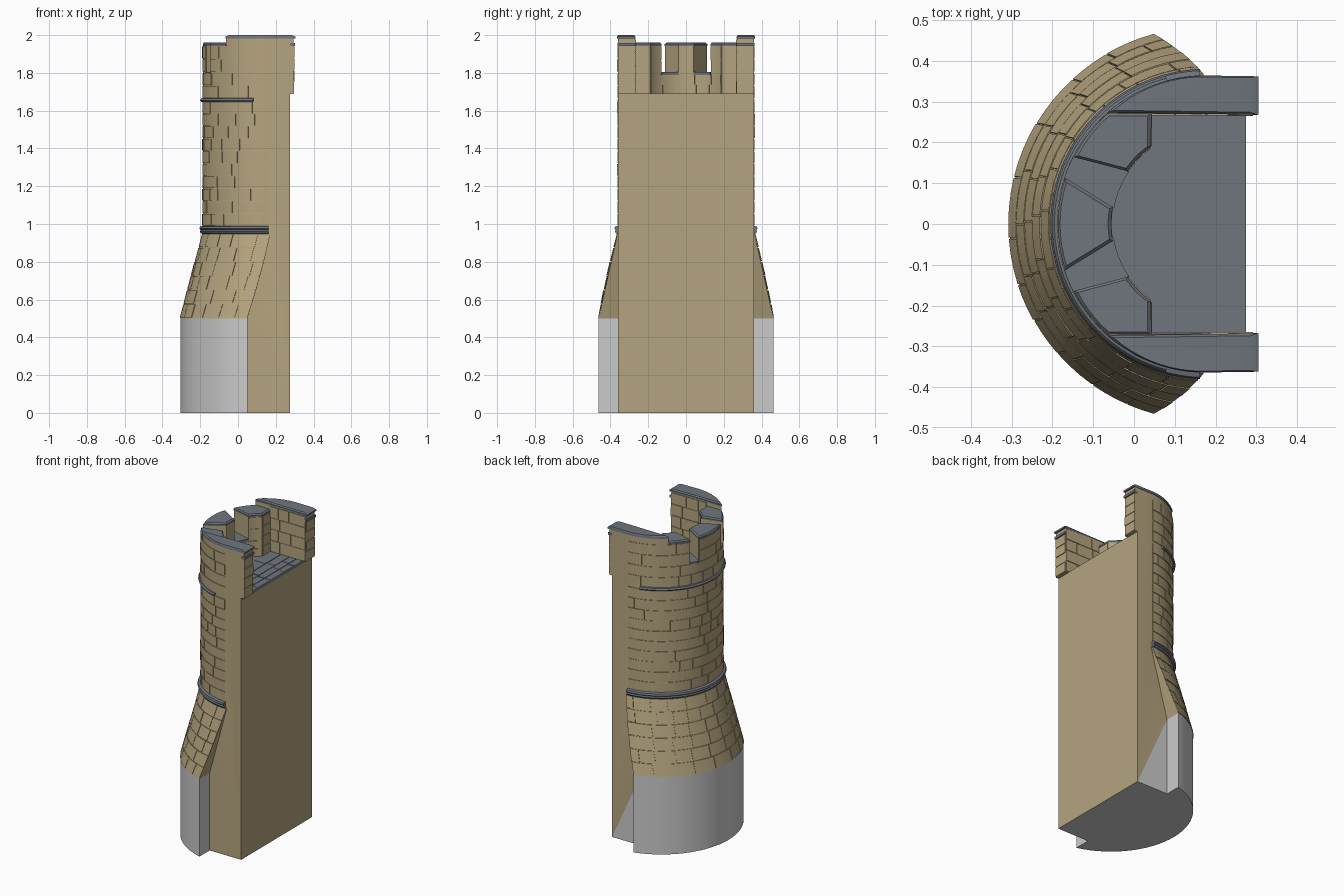
import bpy, bmesh, random
from math import sin, cos, radians, ceil, sqrt

if "Cube" in bpy.data.objects:
    bpy.data.objects.remove(bpy.data.objects["Cube"])

random.seed(4)
CX, R, RI = 0.175, 0.36, 0.233      # arc centre, wall radius, inner parapet radius
BACK, FLOOR = 0.275, 1.685


def material(name, col):
    m = bpy.data.materials.new(name)
    m.diffuse_color = (*col, 1)
    m.use_nodes = True
    m.node_tree.nodes["Principled BSDF"].inputs["Base Color"].default_value = m.diffuse_color
    return m


TAN = material("sandstone", (0.46, 0.37, 0.21))
SLATE = material("slate", (0.16, 0.18, 0.21))


def finish(name, bm, mat=None):
    bmesh.ops.remove_doubles(bm, verts=bm.verts, dist=1e-5)
    bmesh.ops.recalc_face_normals(bm, faces=bm.faces)
    me = bpy.data.meshes.new(name)
    bm.to_mesh(me)
    bm.free()
    me.shade_smooth()
    me.set_sharp_from_angle(angle=radians(25))
    if mat:
        me.materials.append(mat)
    ob = bpy.data.objects.new(name, me)
    bpy.context.collection.objects.link(ob)
    return ob


def face(bm, pts):
    bm.faces.new([bm.verts.new(p) for p in pts])


def polar(r, deg):
    a = radians(deg)
    return (CX - r * cos(a), r * sin(a))


def arc(r, a0, a1):
    n = max(1, ceil(abs(a1 - a0) / 5))
    return [polar(r, a0 + (a1 - a0) * i / n) for i in range(n + 1)]


def mirror(pts, s):
    return [(x, y * s) for x, y in pts]


def loft(bm, a, b, closed=False):
    n = len(a)
    for i in range(n if closed else n - 1):
        j = (i + 1) % n
        face(bm, [a[i], a[j], b[j], b[i]])


def prism(name, pts, z0, z1, mat, grow=1.0, crown=0.0):
    """Extruded outline; crown adds a sloped top edge for coping stones."""
    cx = sum(p[0] for p in pts) / len(pts)
    cy = sum(p[1] for p in pts) / len(pts)

    def ring(k, z):
        return [(cx + (x - cx) * k, cy + (y - cy) * k, z) for x, y in pts]
    rings = [ring(grow, z0), ring(grow, z1 - crown)]
    if crown:
        rings.append(ring(grow * 0.9, z1))
    bm = bmesh.new()
    for a, b in zip(rings, rings[1:]):
        loft(bm, a, b, True)
    face(bm, rings[0])
    face(bm, rings[-1])
    return finish(name, bm, mat)


def moulding(name, profile, a_max, mat):
    """Sweep an (r, z) profile around the curved front."""
    secs = []
    for i in range(49):
        a = -a_max + 2 * a_max * i / 48
        secs.append([(*polar(r, a), z) for r, z in profile])
    bm = bmesh.new()
    for a, b in zip(secs, secs[1:]):
        loft(bm, a, b, True)
    face(bm, secs[0])
    face(bm, secs[-1])
    return finish(name, bm, mat)


def stones(name, f, spans, rows, width, seg, gap_u, mat=TAN, out=0.004):
    """Raised blocks in staggered courses; f(u, v, depth) gives a point."""
    bm = bmesh.new()
    for v0, v1 in zip(rows, rows[1:]):
        for s0, s1 in spans:
            cuts, u = [s0], s0 + width * random.uniform(0.45, 1.1)
            while u < s1 - width * 0.4:
                cuts.append(u)
                u += width * random.uniform(0.75, 1.3)
            cuts.append(s1)
            for a, b in zip(cuts, cuts[1:]):
                a, b, g = a + gap_u, b - gap_u, 0.0022
                n = max(1, ceil((b - a) / seg))
                d = out * random.uniform(0.6, 1.2)
                us = [a + (b - a) * i / n for i in range(n + 1)]
                lo, hi = [(u, v0 + g) for u in us], [(u, v1 - g) for u in us]
                loft(bm, [f(*p, d) for p in lo], [f(*p, d) for p in hi])
                rim = lo + hi[::-1]
                loft(bm, [f(*p, 0) for p in rim], [f(*p, d) for p in rim], True)
    return finish(name, bm, mat)


def courses(z0, z1, n):
    return [z0 + (z1 - z0) * i / n for i in range(n + 1)]


# Battered plinth geometry: radius and end angle shrink with height
def batter(t, z, d):
    k = (z - 0.5) / 0.46
    return (*polar(0.48 - 0.12 * k + d, t * (74.9 + 15.1 * k)), z)


def wall(a, z, d):
    return (*polar(R + d, a), z)


# Grey drum at the foot
foot = arc(0.48, -74.9, 74.9)
outline = [(0.05, -R)] + foot + [(0.05, R)]
bm = bmesh.new()
loft(bm, [(*p, 0) for p in outline], [(*p, 0.5) for p in outline])
face(bm, [(*p, 0) for p in outline + [(BACK, R), (BACK, -R)]])
face(bm, [(0.05, R, 0), (BACK, R, 0), (0.05, R, 0.5)])
finish("foot_drum", bm)

# Main shaft: battered part, curved front, flat sides and back
bm = bmesh.new()
ts = [-1 + i / 18 for i in range(37)]
loft(bm, [batter(t, 0.5, 0) for t in ts], [batter(t, 0.96, 0) for t in ts])
loft(bm, [wall(t * 90, 0.96, 0) for t in ts], [wall(t * 90, 1.69, 0) for t in ts])
for s in (-1, 1):
    face(bm, [batter(s, 0.5, 0), (0.05, s * R, 0.5), batter(s, 0.96, 0)])
    low = [(0.05, -R, 0)] if s < 0 else []
    face(bm, low + [(BACK, s * R, 0), (BACK, s * R, 1.69), (CX, s * R, 1.69),
                    (CX, s * R, 0.96), (0.05, s * R, 0.5)])
face(bm, [(BACK, -R, 0), (BACK, R, 0), (BACK, R, 1.69), (BACK, -R, 1.69)])
finish("tower_shaft", bm, TAN)

# Stone courses on the curved front
stones("battered_stones", batter, [(-1, 1)], courses(0.502, 0.95, 6), 0.19, 0.06, 0.003)
stones("shaft_stones", wall, [(-88, 88)], courses(0.99, 1.65, 10), 16, 5, 0.3)
stones("lower_parapet_stones", wall, [(-88, 88)], courses(1.665, 1.80, 2), 16, 5, 0.3)
stones("upper_parapet_stones", wall, [(-88, -27.5), (-17.5, 17.5), (27.5, 88)],
       courses(1.805, 1.943, 2), 16, 5, 0.3)

# Projecting mouldings
moulding("plinth_moulding", [(0.355, 0.945), (0.37, 0.95), (0.376, 0.96), (0.372, 0.968),
                             (0.38, 0.975), (0.376, 0.986), (0.355, 0.992)], 88, SLATE)
moulding("string_course", [(0.355, 1.645), (0.37, 1.647), (0.376, 1.655),
                           (0.37, 1.664), (0.355, 1.668)], 75, SLATE)

# Roof floor and paving
prism("roof_floor", [(BACK, -0.35)] + arc(0.35, -90, 90) + [(BACK, 0.35)],
      1.672, FLOOR, SLATE)
stones("paving", lambda y, x, d: (x, y, FLOOR + d), [(-0.268, 0.268)],
       [0.04, 0.12, 0.18, 0.23, 0.275], 0.13, 1, 0.0015, SLATE, 0.003)

# Low curved parapet wall
prism("low_parapet", arc(R, -48.6, 48.6) + [(0.04, 0.27)] + arc(RI, 54.4, -54.4)
      + [(0.04, -0.27)], FLOOR, 1.79, TAN)
stones("low_parapet_inner_stones", lambda a, z, d: (*polar(RI - d, a), z),
       [(-54, 54)], courses(FLOOR, 1.79, 2), 22, 5, 0.4)

# Centre merlon with splayed sides
centre = arc(R, -17.8, 17.8) + arc(RI, 10, -10)
prism("centre_merlon", centre, 1.79, 1.945, TAN)
prism("centre_merlon_coping", centre, 1.942, 1.96, SLATE, 1.03, 0.008)

for s, side in ((-1, "front"), (1, "rear")):
    # Sill in the gap between merlons
    gap = arc(R + 0.004, 17.8, 27.3) + arc(RI - 0.006, 34.4, 10)
    prism(side + "_sill", mirror(gap, s), 1.788, 1.806, SLATE)
    # Curved merlon
    merlon = arc(R, 27.3, 48.6) + [(0.04, 0.27)] + arc(RI, 54.4, 34.4)
    prism(side + "_merlon", mirror(merlon, s), 1.79, 1.945, TAN)
    prism(side + "_merlon_coping", mirror(merlon, s), 1.942, 1.96, SLATE, 1.03, 0.008)
    stones(side + "_merlon_inner_stones",
           lambda a, z, d: (*mirror([polar(RI - d, a)], s)[0], z),
           [(34.6, 54.2)], courses(1.79, 1.942, 2), 30, 5, 0.2)
    stones(side + "_merlon_end_stones", lambda y, z, d: (0.04 + d, s * y, z),
           [(0.19, 0.27)], courses(FLOOR, 1.942, 4), 0.1, 1, 0.001)
    # High side wall
    high = arc(R, 48.6, 90) + [(0.294, R), (0.294, 0.27)]
    prism(side + "_side_wall", mirror(high, s), 1.687, 1.985, TAN)
    cap = arc(R + 0.004, 48.6, 90) + [(0.305, R + 0.002), (0.305, 0.268)]
    prism(side + "_side_coping", mirror(cap, s), 1.982, 2.0, SLATE, 1.0, 0.008)
    stones(side + "_side_inner_stones", lambda x, z, d: (x, s * (0.27 - d), z),
           [(0.042, 0.293)], courses(1.69, 1.98, 4), 0.1, 1, 0.0015)
    stones(side + "_side_end_stones", lambda y, z, d: (0.294 + d, s * y, z),
           [(0.27, R)], courses(1.69, 1.942, 4), 0.12, 1, 0.001)
    # Small ledge below the end of the coping
    prism(side + "_end_ledge", mirror([(0.276, 0.267), (0.303, 0.267),
          (0.303, 0.362), (0.276, 0.362)], s), 1.943, 1.958, SLATE)
